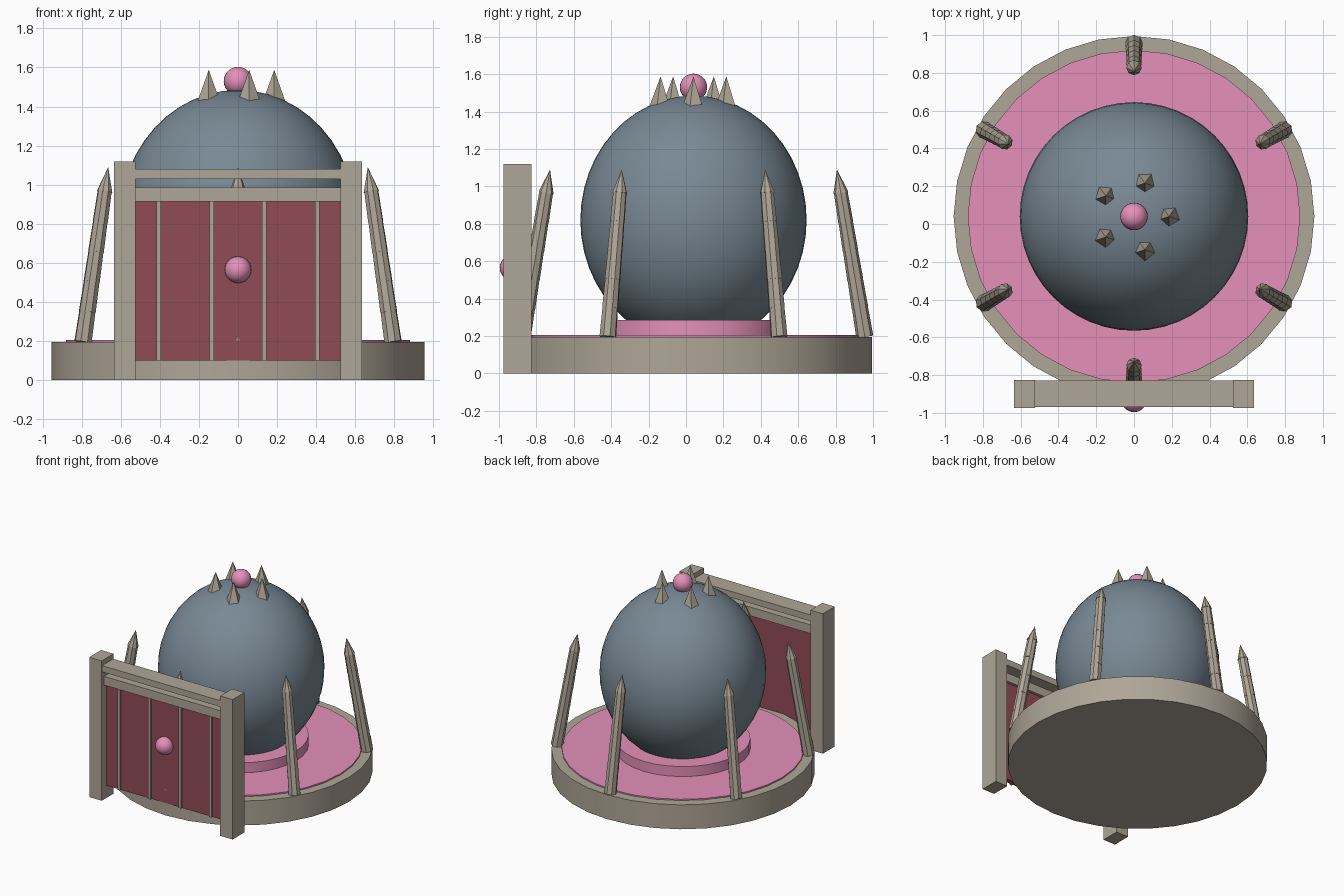
import bpy, math
from mathutils import Vector

if "Cube" in bpy.data.objects:
    bpy.data.objects.remove(bpy.data.objects["Cube"])

CY = 0.04  # centre of the round platform


def mat(name, rgb):
    m = bpy.data.materials.new(name)
    m.diffuse_color = (*rgb, 1)
    m.use_nodes = True
    m.node_tree.nodes["Principled BSDF"].inputs["Base Color"].default_value = m.diffuse_color
    return m


STONE = mat("stone", (0.43, 0.38, 0.31))
PINK = mat("pink", (0.78, 0.28, 0.49))
SLATE = mat("slate", (0.19, 0.25, 0.30))
RED = mat("dark_red", (0.28, 0.07, 0.09))


def finish(name, material, smooth=False):
    ob = bpy.context.object
    ob.name = name
    ob.data.materials.append(material)
    if smooth:
        bpy.ops.object.shade_smooth_by_angle(angle=math.radians(35))
    return ob


def box(name, lo, hi, material):
    bpy.ops.mesh.primitive_cube_add(size=1, location=[(a + b) / 2 for a, b in zip(lo, hi)])
    bpy.context.object.scale = [b - a for a, b in zip(lo, hi)]
    return finish(name, material)


def disc(name, r, z0, z1, material):
    bpy.ops.mesh.primitive_cylinder_add(vertices=32, radius=r, depth=z1 - z0,
                                        location=(0, CY, (z0 + z1) / 2))
    return finish(name, material, True)


def ball(name, loc, r, material, segs=24):
    bpy.ops.mesh.primitive_uv_sphere_add(segments=segs, ring_count=segs // 2, radius=r, location=loc)
    return finish(name, material, True)


def frustum(name, a, b, r1, r2, sides, material):
    d = b - a
    bpy.ops.mesh.primitive_cone_add(vertices=sides, radius1=r1, radius2=r2, depth=d.length,
                                    location=(a + b) / 2,
                                    rotation=d.to_track_quat('Z', 'Y').to_euler())
    return finish(name, material)


# Platform, floor and pedestal
disc("platform", 0.955, 0, 0.195, STONE)
disc("floor", 0.88, 0.19, 0.205, PINK)
disc("pedestal", 0.49, 0.20, 0.285, PINK)

# Large egg-shaped body
body = ball("body", (0, CY, 0.82), 0.605, SLATE, 48)
body.scale.z = 0.665 / 0.605

# Crown of five spikes around a ball
ball("crown_ball", (0, CY, 1.53), 0.073, PINK)
for i in range(5):
    a = math.tau * i / 5
    p = Vector((0.185 * math.cos(a), CY + 0.185 * math.sin(a), 1.40))
    frustum(f"crown_spike_{i}", p, p + Vector((0, 0, 0.188)), 0.07, 0, 5, STONE)

# Six leaning posts made of stacked segments with pointed tips
for i in range(6):
    a = math.radians(90 + 60 * i)
    out = Vector((math.cos(a), math.sin(a), 0))
    foot = out * 0.916 + Vector((0, CY, 0.195))
    neck = out * 0.788 + Vector((0, CY, 0.965))
    tip = out * 0.767 + Vector((0, CY, 1.09))
    for s in range(5):
        r = 0.046 - 0.0015 * s
        frustum(f"post_{i}_segment_{s}", foot.lerp(neck, s / 5), foot.lerp(neck, (s + 1) / 5),
                r, r - 0.003, 8, STONE)
    frustum(f"post_{i}_tip", neck, tip, 0.041, 0, 8, STONE)

# Gate: pillars, beams, door panel, strips and knob
for side, x0 in (("left", -0.635), ("right", 0.525)):
    box(f"gate_pillar_{side}", (x0, -0.975, 0), (x0 + 0.11, -0.825, 1.12), STONE)
box("gate_top_beam", (-0.53, -0.970, 1.03), (0.53, -0.828, 1.08), STONE)
box("gate_lower_beam", (-0.53, -0.945, 0.915), (0.53, -0.855, 0.985), STONE)
box("gate_panel", (-0.53, -0.917, 0.10), (0.53, -0.877, 0.92), RED)
for i, x in enumerate((-0.405, -0.135, 0.135, 0.405)):
    box(f"gate_strip_{i}", (x - 0.011, -0.930, 0.10), (x + 0.011, -0.90, 0.92), STONE)
ball("gate_knob", (0, -0.928, 0.565), 0.068, PINK)
